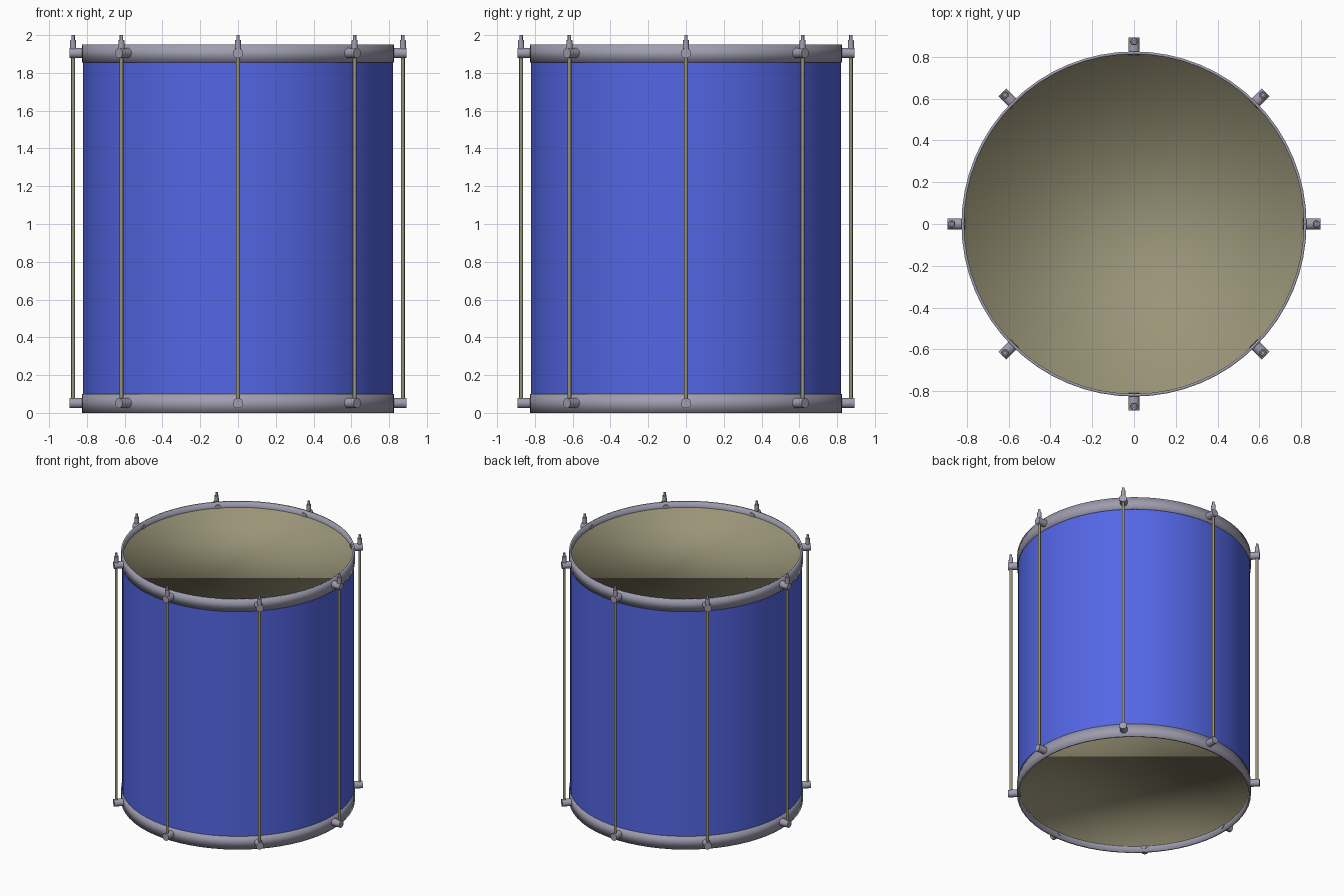
import bpy, bmesh, math
from mathutils import Matrix, Vector

if "Cube" in bpy.data.objects:
    bpy.data.objects.remove(bpy.data.objects["Cube"])

SEG = 64


def material(name, rgb):
    m = bpy.data.materials.new(name)
    m.diffuse_color = (*rgb, 1)
    m.use_nodes = True
    m.node_tree.nodes["Principled BSDF"].inputs["Base Color"].default_value = m.diffuse_color
    return m


BLUE = material("shell_blue", (0.088, 0.133, 0.78))
GRAY = material("metal_gray", (0.35, 0.34, 0.43))
KHAKI = material("skin_khaki", (0.32, 0.295, 0.185))


def make_object(name, bm, mat, angle=None):
    mesh = bpy.data.meshes.new(name)
    bm.to_mesh(mesh)
    bm.free()
    mesh.materials.append(mat)
    for p in mesh.polygons:
        p.use_smooth = True
    if angle:
        mesh.set_sharp_from_angle(angle=math.radians(angle))
    ob = bpy.data.objects.new(name, mesh)
    bpy.context.collection.objects.link(ob)
    return ob


def lathe(name, profile, mat, closed=False, cap_first=False, seg=SEG, angle=None):
    """Revolve an (r, z) profile about z; optionally cap its first ring."""
    bm = bmesh.new()
    rings = [[bm.verts.new((r * math.cos(2 * math.pi * i / seg),
                            r * math.sin(2 * math.pi * i / seg), z))
              for i in range(seg)] for r, z in profile]
    pairs = list(zip(rings, rings[1:]))
    if closed:
        pairs.append((rings[-1], rings[0]))
    for a, b in pairs:
        for i in range(seg):
            j = (i + 1) % seg
            bm.faces.new((a[i], a[j], b[j], b[i]))
    if cap_first:
        bm.faces.new(rings[0])
    bmesh.ops.recalc_face_normals(bm, faces=bm.faces)
    return make_object(name, bm, mat, angle)


def rod(name, start, end, r1, r2, mat, seg=16):
    """Capped cylinder or cone between two points."""
    bm = bmesh.new()
    a, b = Vector(start), Vector(end)
    rot = (b - a).to_track_quat('Z', 'Y').to_matrix().to_4x4()
    bmesh.ops.create_cone(bm, cap_ends=True, segments=seg, radius1=r1, radius2=r2,
                          depth=(b - a).length,
                          matrix=Matrix.Translation((a + b) / 2) @ rot)
    return make_object(name, bm, mat, 40)


# Drum shell
lathe("shell", [(0.82, 0.07), (0.82, 1.88)], BLUE)

# Hoops at both ends
for name, lo, hi in (("bottom_hoop", 0.0, 0.1), ("top_hoop", 1.855, 1.95)):
    lathe(name, [(0.826, lo), (0.826, hi), (0.813, hi), (0.813, lo)], GRAY, closed=True)


# Drum heads: recessed discs whose edge turns up softly behind the hoop
def head(name, z, lip):
    ob = lathe(name, [(0.816, z), (0.816, z + lip)], KHAKI, cap_first=True)
    # the visible side faces out of the drum
    disc = ob.data.polygons[-1]
    if disc.normal.z * lip < 0:
        ob.data.flip_normals()


head("top_head", 1.905, 0.03)
head("bottom_head", 0.045, -0.03)

# Eight tension rods with lugs and bolts
for k in range(8):
    a = k * math.pi / 4
    c, s = math.cos(a), math.sin(a)

    def at(r, z):
        return (r * c, r * s, z)

    rod(f"tension_rod_{k}", at(0.873, 0.05), at(0.873, 1.905), 0.010, 0.010, KHAKI)
    for end, z in (("bottom", 0.052), ("top", 1.905)):
        rod(f"{end}_lug_{k}", at(0.808, z), at(0.892, z), 0.027, 0.027, GRAY, 24)
    rod(f"bolt_collar_{k}", at(0.873, 1.92), at(0.873, 1.975), 0.017, 0.015, GRAY)
    rod(f"bolt_tip_{k}", at(0.873, 1.97), at(0.873, 2.0), 0.009, 0.009, GRAY)
